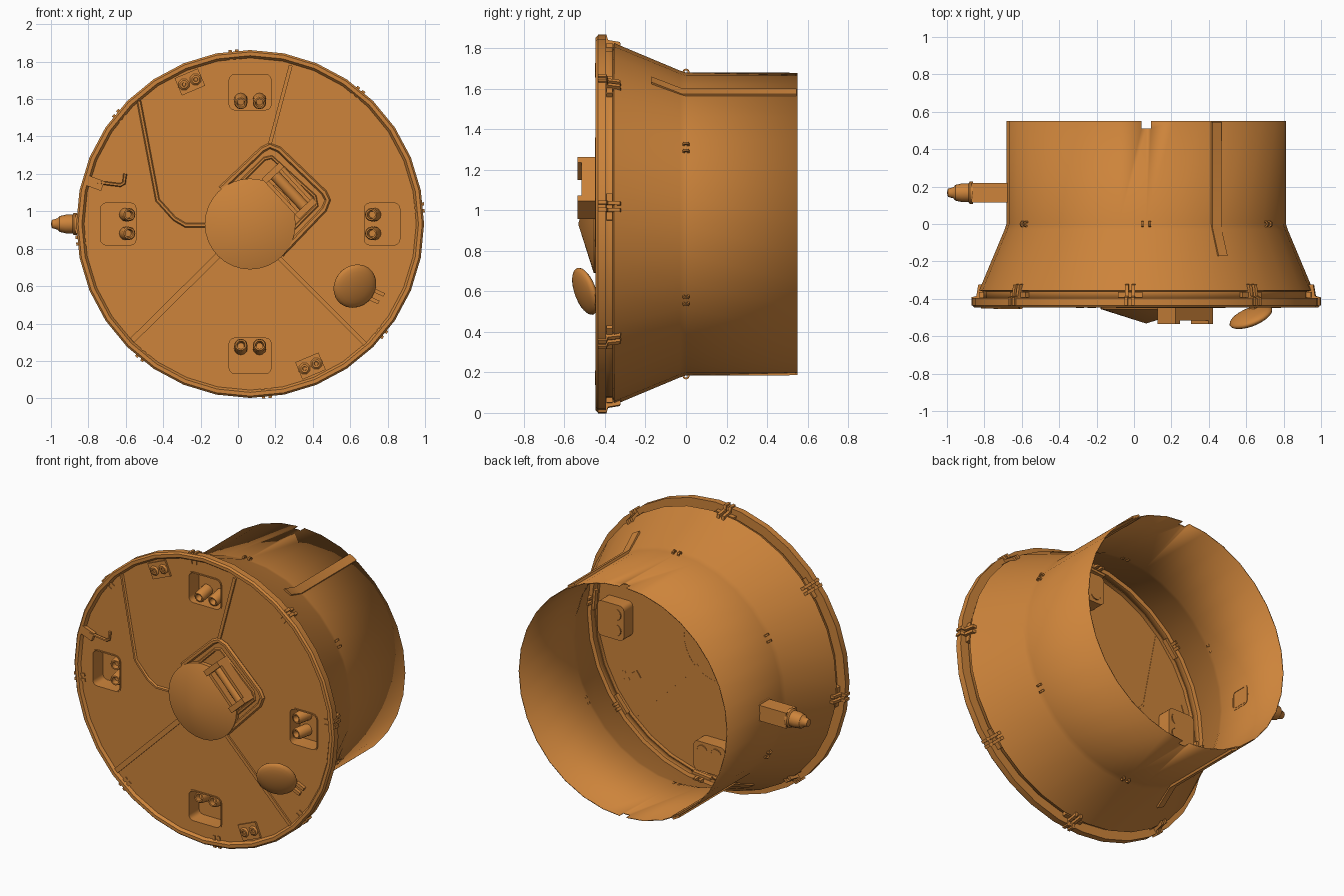
import bpy
import bmesh
from math import pi, cos, sin, radians, hypot, atan2
from mathutils import Matrix, Vector

cube = bpy.data.objects.get("Cube")
if cube:
    bpy.data.objects.remove(cube)

COLOUR = (0.61, 0.23, 0.043, 1)
paint = bpy.data.materials.new("orange_brown")
paint.use_nodes = True
paint.diffuse_color = COLOUR
paint.node_tree.nodes["Principled BSDF"].inputs["Base Color"].default_value = COLOUR

CX, CZ, SIDES = 0.065, 0.932, 32
# Front frame: local x = right, y = up, z = towards the front
FRONT = Matrix.Rotation(pi / 2, 4, 'X')
CENTRE = Matrix.Translation((CX, 0, CZ)) @ FRONT


def at(x, z, h, turn=0):
    return Matrix.Translation((x, -h, z)) @ FRONT @ Matrix.Rotation(radians(turn), 4, 'Z')


def around(angle, r=0, h=0):
    """Local x points outwards from the axis, y along the rim, z forwards."""
    return CENTRE @ Matrix.Rotation(radians(angle), 4, 'Z') @ Matrix.Translation((r, 0, h))


def finish(name, bm, matrix, smooth=35):
    bmesh.ops.remove_doubles(bm, verts=bm.verts, dist=0.0001)
    bmesh.ops.recalc_face_normals(bm, faces=bm.faces)
    mesh = bpy.data.meshes.new(name)
    bm.to_mesh(mesh)
    bm.free()
    mesh.transform(matrix)
    mesh.polygons.foreach_set("use_smooth", [True] * len(mesh.polygons))
    mesh.set_sharp_from_angle(angle=radians(smooth))
    mesh.materials.append(paint)
    obj = bpy.data.objects.new(name, mesh)
    bpy.context.collection.objects.link(obj)
    return obj


def lathe(name, profile, matrix, sides=SIDES):
    bm = bmesh.new()
    verts = [bm.verts.new((r, 0, h)) for r, h in profile]
    edges = [bm.edges.new(pair) for pair in zip(verts, verts[1:])]
    bmesh.ops.spin(bm, geom=verts + edges, cent=(0, 0, 0), axis=(0, 0, 1),
                   angle=2 * pi, steps=sides)
    return finish(name, bm, matrix)


def box(name, size, matrix):
    bm = bmesh.new()
    bmesh.ops.create_cube(bm, size=1)
    bmesh.ops.scale(bm, vec=size, verts=bm.verts)
    return finish(name, bm, matrix)


def from_curve(name, loops, matrix, closed, **settings):
    curve = bpy.data.curves.new(name, 'CURVE')
    for key, value in settings.items():
        setattr(curve, key, value)
    for loop in loops:
        spline = curve.splines.new('POLY')
        spline.points.add(len(loop) - 1)
        for point, co in zip(spline.points, loop):
            point.co = (*co, 0, 1)[:4] if len(co) == 2 else (*co, 1)
        spline.use_cyclic_u = closed
    temp = bpy.data.objects.new(name, curve)
    mesh = bpy.data.meshes.new_from_object(temp)
    bm = bmesh.new()
    bm.from_mesh(mesh)
    bpy.data.objects.remove(temp)
    bpy.data.curves.remove(curve)
    bpy.data.meshes.remove(mesh)
    return finish(name, bm, matrix)


def plate(name, loops, matrix, thick):
    return from_curve(name, loops, matrix, True, dimensions='2D', fill_mode='BOTH', extrude=thick / 2)


def tube(name, points, matrix, radius):
    return from_curve(name, [points], matrix, False, dimensions='3D', bevel_depth=radius,
                      bevel_resolution=1, use_fill_caps=True)


def circle(r, n=SIDES):
    return [(r * cos(2 * pi * i / n), r * sin(2 * pi * i / n)) for i in range(n)]


def rounded(w, h, r):
    out = []
    for k, (sx, sy) in enumerate(((1, 1), (-1, 1), (-1, -1), (1, -1))):
        for step in range(4):
            a = pi / 2 * (k + step / 3)
            out.append((sx * (w / 2 - r) + r * cos(a), sy * (h / 2 - r) + r * sin(a)))
    return out


def strip(name, start, end, width):
    dx, dz = end[0] - start[0], end[1] - start[1]
    box(name, (hypot(dx, dz), width, 0.02),
        at((start[0] + end[0]) / 2, (start[1] + end[1]) / 2, 0.43, atan2(dz, dx) * 180 / pi))


# Open drum with flared skirt, notched at the rear edge
shell = lathe("drum_shell", [(0.747, -0.55), (0.747, 0.0), (0.757, 0.03), (0.893, 0.355),
                             (0.87, 0.362), (0.87, 0.4)], CENTRE)
solid = shell.modifiers.new("wall", 'SOLIDIFY')
solid.thickness = 0.006
notch = box("notch_cutter", (0.05, 0.1, 2), Matrix.Translation((CX, 0.56, CZ)))
notch.hide_render = True
notch.display_type = 'WIRE'
cut = shell.modifiers.new("notches", 'BOOLEAN')
cut.operation, cut.object, cut.solver = 'DIFFERENCE', notch, 'EXACT'

# Front rim and panel with pocket openings
lathe("front_rim", [(0.86, 0.395), (0.93, 0.395), (0.93, 0.435), (0.92, 0.446), (0.9, 0.446),
                    (0.885, 0.425), (0.86, 0.42), (0.86, 0.395)], CENTRE)
POCKET = rounded(0.19, 0.225, 0.03)
openings = []
for quarter in range(4):
    spin = Matrix.Rotation(quarter * pi / 2, 2)
    openings.append([tuple(spin @ Vector((x + 0.705, y))) for x, y in POCKET])
plate("front_panel", [circle(0.888)] + openings, around(0, 0, 0.425), 0.008)

# Recessed pockets, each with a pair of nozzles
for quarter in range(4):
    frame = around(quarter * 90, 0.705)
    bm = bmesh.new()
    floor = bm.faces.new([bm.verts.new((x, y, 0.33)) for x, y in POCKET])
    walls = bmesh.ops.extrude_edge_only(bm, edges=floor.edges[:])["geom"]
    bmesh.ops.translate(bm, vec=(0, 0, 0.098), verts=[v for v in walls if isinstance(v, bmesh.types.BMVert)])
    finish("pocket", bm, frame)
    plate("pocket_lip", [rounded(0.206, 0.241, 0.038), POCKET], frame @ Matrix.Translation((0, 0, 0.43)), 0.008)
    for side in (-1, 1):
        tilt = Matrix.Translation((-0.04, side * 0.05, 0.33)) @ Matrix.Rotation(-0.2, 4, 'Y')
        lathe("pocket_nozzle", [(0.036, 0), (0.036, 0.08), (0.03, 0.095), (0.022, 0.095),
                                (0.018, 0.06), (0, 0.06)], frame @ tilt, 12)

# Central hub cover and its surrounding frame
lathe("hub_cover", [(0.243, 0.42), (0.243, 0.455), (0, 0.532)], CENTRE)
tube("hub_frame", [(-0.09, 1.12), (0.13, 1.33), (0.17, 1.35), (0.22, 1.33), (0.46, 1.1),
                   (0.48, 1.06), (0.46, 1.01), (0.23, 0.77)], at(0, 0, 0.435), 0.016)
tube("inner_frame", [(0.02, 1.16), (0.14, 1.28), (0.18, 1.29), (0.41, 1.08),
                     (0.42, 1.03), (0.29, 0.9)], at(0, 0, 0.432), 0.01)

# Latch handle beside the hub
latch = at(0.275, 1.11, 0.48, -47)
for side in (-1, 1):
    box("latch_end", (0.035, 0.13, 0.11), latch @ Matrix.Translation((side * 0.13, 0, 0)))
    box("latch_rail", (0.25, 0.02, 0.09), latch @ Matrix.Translation((0, side * 0.055, -0.01)))
lathe("latch_roller", [(0, -0.12), (0.03, -0.12), (0.03, 0.12), (0, 0.12)],
      latch @ Matrix.Rotation(pi / 2, 4, 'Y'), 12)

# Panel strips and conduit
strip("lower_left_strip", (-0.1, 0.77), (-0.565, 0.31), 0.032)
strip("lower_right_strip", (0.21, 0.76), (0.68, 0.29), 0.022)
strip("upper_strip", (0.165, 1.34), (0.282, 1.78), 0.02)
tube("conduit", [(-0.17, 0.925), (-0.28, 0.925), (-0.34, 0.96), (-0.43, 1.06), (-0.53, 1.59)],
     at(0, 0, 0.43), 0.012)

# Tilted dish with mounting lugs
facing = Vector((0.4, -1, -0.35)).to_track_quat('Z', 'Y').to_matrix().to_4x4()
bm = bmesh.new()
bmesh.ops.create_uvsphere(bm, u_segments=24, v_segments=12, radius=1)
bmesh.ops.scale(bm, vec=(0.122, 0.122, 0.035), verts=bm.verts)
finish("dish", bm, Matrix.Translation((0.625, -0.497, 0.6)) @ facing, 60)
box("dish_stem", (0.05, 0.05, 0.06), at(0.65, 0.575, 0.445, -35))
for x, z in ((0.755, 0.565), (0.725, 0.525)):
    box("dish_lug", (0.06, 0.02, 0.03), at(x, z, 0.435, -25))

# Small paired sockets near the rim
for angle in (113, 293):
    box("socket_plate", (0.1, 0.135, 0.014), around(angle, 0.825, 0.434))
    for side in (-1, 1):
        socket = around(angle, 0.825, 0.438) @ Matrix.Translation((0, side * 0.034, 0))
        lathe("socket", [(0.035, 0), (0.022, 0.012), (0.012, 0.012), (0.01, 0.004), (0, 0.004)], socket, 8)

# Hooked aerial
box("aerial_block", (0.055, 0.09, 0.035), at(-0.765, 1.15, 0.435, 70))
tube("aerial_rod", [(-0.75, 1.155), (-0.63, 1.14), (-0.61, 1.15), (-0.603, 1.2)], at(0, 0, 0.445), 0.01)

# Rim clips
SIDEWAYS = Matrix.Rotation(pi / 2, 4, 'X')
CLIP = [(0.86, 0.32), (0.9, 0.325), (0.91, 0.385), (0.936, 0.392), (0.936, 0.435), (0.86, 0.435)]
for k in range(8):
    turn = 5.5 + 45 * k
    box("clip_base", (0.045, 0.13, 0.03), around(turn, 0.868, 0.378))
    for side in (-1, 1):
        plate("rim_clip", [CLIP], around(turn + side * 1.1) @ SIDEWAYS, 0.018)

# Lashing rings around the drum
for k in range(6):
    for side in (-1, 1):
        ring = around(30 + 60 * k + side * 1.5, 0.75) @ SIDEWAYS
        plate("lashing_ring", [circle(0.017, 10), circle(0.008, 10)], ring, 0.012)

# Long guide rails bent over the skirt
RAIL = [(0.735, -0.545), (0.757, -0.545), (0.757, 0.02), (0.824, 0.17), (0.8, 0.17), (0.735, 0.02)]
for turn in (60, 240):
    plate("guide_rail", [RAIL], around(turn) @ SIDEWAYS, 0.055)

# Side thruster, with its inner frame on the drum wall
SIDE = Matrix.Translation((0, 0.167, CZ)) @ Matrix.Rotation(-pi / 2, 4, 'Y')
box("thruster_arm", (0.1, 0.105, 0.2), SIDE @ Matrix.Translation((0, 0, 0.77)))
lathe("thruster_tip", [(0, 0.86), (0.06, 0.86), (0.06, 0.878), (0.05, 0.885), (0.05, 0.92),
                       (0.042, 0.955), (0.03, 0.965), (0.022, 0.995), (0, 1.0)], SIDE, 16)
plate("thruster_inner_frame", [rounded(0.13, 0.13, 0.02), rounded(0.11, 0.11, 0.015)],
      SIDE @ Matrix.Translation((0, 0, 0.672)), 0.008)
